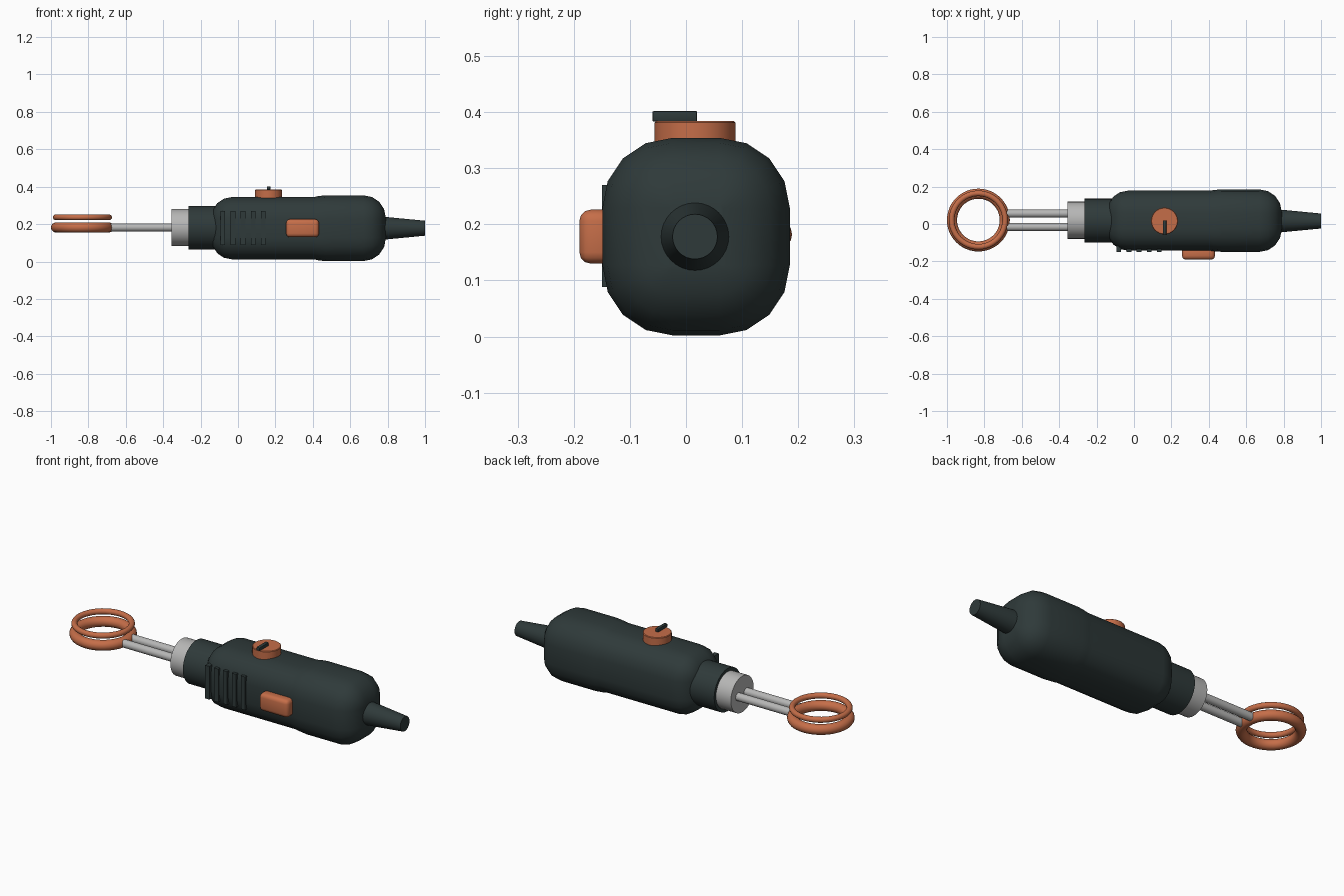
import bpy, bmesh, math
from mathutils import Matrix, Vector

if "Cube" in bpy.data.objects:
    bpy.data.objects.remove(bpy.data.objects["Cube"])

CY, CZ = 0.018, 0.178  # main axis of the tool


def material(name, rgb):
    m = bpy.data.materials.new(name)
    m.diffuse_color = (*rgb, 1)
    m.use_nodes = True
    m.node_tree.nodes["Principled BSDF"].inputs["Base Color"].default_value = m.diffuse_color
    return m


DARK = material("dark slate", (0.028, 0.042, 0.042))
COPPER = material("copper orange", (0.56, 0.155, 0.066))
STEEL = material("light steel", (0.47, 0.47, 0.465))


def finish(bm, name, mat, angle=35):
    bmesh.ops.recalc_face_normals(bm, faces=bm.faces[:])
    me = bpy.data.meshes.new(name)
    bm.to_mesh(me)
    bm.free()
    me.materials.append(mat)
    ob = bpy.data.objects.new(name, me)
    bpy.context.collection.objects.link(ob)
    bpy.ops.object.select_all(action='DESELECT')
    ob.select_set(True)
    bpy.context.view_layer.objects.active = ob
    bpy.ops.object.shade_smooth_by_angle(angle=math.radians(angle))
    return ob


def loft(bm, rings, closed=False):
    """Bridge rings of points; cap the ends unless the rings form a loop."""
    vs = [[bm.verts.new(p) for p in r] for r in rings]
    n = len(vs[0])
    pairs = list(zip(vs, vs[1:])) + ([(vs[-1], vs[0])] if closed else [])
    for a, b in pairs:
        for i in range(n):
            j = (i + 1) % n
            bm.faces.new((a[i], a[j], b[j], b[i]))
    if not closed:
        bm.faces.new(vs[0])
        bm.faces.new(vs[-1])


def turned_x(name, mat, profile, y, z, sides=32):
    """Solid turned about an axis along x, from (x, radius) pairs."""
    bm = bmesh.new()
    loft(bm, [[(x, y + r * math.cos(a), z + r * math.sin(a))
               for a in (2 * math.pi * i / sides for i in range(sides))]
              for x, r in profile])
    return finish(bm, name, mat)


def box(name, mat, lo, hi, bevel=0.0, segments=3):
    lo, hi = Vector(lo), Vector(hi)
    bm = bmesh.new()
    bmesh.ops.create_cube(bm, size=1, matrix=Matrix.Translation((lo + hi) / 2)
                          @ Matrix.Diagonal((*(hi - lo), 1)))
    if bevel:
        bmesh.ops.bevel(bm, geom=bm.edges[:], offset=bevel, segments=segments,
                        profile=0.5, affect='EDGES')
    return finish(bm, name, mat)


def ring(name, mat, centre, major, minor):
    bm = bmesh.new()
    rings = []
    for i in range(48):
        a = 2 * math.pi * i / 48
        rings.append([(centre[0] + (major + minor * math.cos(b)) * math.cos(a),
                       centre[1] + (major + minor * math.cos(b)) * math.sin(a),
                       centre[2] + minor * math.sin(b))
                      for b in (2 * math.pi * k / 16 for k in range(16))])
    loft(bm, rings, closed=True)
    return finish(bm, name, mat)


def section(x, hy, hz, r, inset=0.0):
    """Rounded rectangle across the body, shrunk evenly by the inset."""
    pts = []
    for q, (sy, sz) in enumerate(((1, 1), (-1, 1), (-1, -1), (1, -1))):
        for k in range(5):
            a = math.pi / 2 * (q + k / 4)
            pts.append((x, CY + sy * (hy - r) + (r - inset) * math.cos(a),
                        CZ + sz * (hz - r) + (r - inset) * math.sin(a)))
    return pts


# Motor housing: rounded front, slight step, larger rounded rear
front = (0.16, 0.166, 0.115)
rear = (0.167, 0.176, 0.125)
arc = [math.pi / 2 * k / 4 for k in range(5)]
sections = []
for t in arc:
    r = 0.108
    sections.append(section(-0.142 + r * (1 - math.cos(t)), *front, r * (1 - math.sin(t))))
sections.append(section(0.405, *front))
sections.append(section(0.43, 0.164, 0.172, 0.122))
sections.append(section(0.47, *rear))
for t in reversed(arc):
    r = 0.12
    sections.append(section(0.79 - r * (1 - math.cos(t)), *rear, r * (1 - math.sin(t))))
bm = bmesh.new()
loft(bm, sections)
finish(bm, "motor_housing", DARK)

# Cord sleeve, nose collar and steel ferrule along the axis
turned_x("cord_sleeve", DARK, [(0.76, 0.063), (1.0, 0.04)], 0.016, CZ)
turned_x("nose_collar", DARK, [(-0.265, 0.117), (-0.08, 0.117)], CY, 0.181)
turned_x("steel_ferrule", STEEL, [(-0.355, 0.099), (-0.255, 0.099)], CY + 0.002, 0.182)

# Twin rods carrying the ring tip
for side, y in (("left", 0.056), ("right", -0.016)):
    turned_x("rod_" + side, STEEL, [(-0.70, 0.0215), (-0.34, 0.0215)], y, 0.182, 16)
ring("lower_ring", COPPER, (-0.832, 0.021, 0.182), 0.141, 0.027)
ring("upper_ring", COPPER, (-0.832, 0.021, 0.236), 0.143, 0.015)

# Speed dial with pointer on top
bm = bmesh.new()
bmesh.ops.create_cone(bm, cap_ends=True, segments=32, radius1=0.072, radius2=0.072,
                      depth=0.064, matrix=Matrix.Translation((0.163, 0.016, 0.352)))
top_edges = [e for e in bm.edges if all(v.co.z > 0.38 for v in e.verts)]
bmesh.ops.bevel(bm, geom=top_edges, offset=0.003, segments=1, affect='EDGES')
finish(bm, "speed_dial", COPPER)
box("dial_pointer", DARK, (0.154, -0.06, 0.383), (0.173, 0.02, 0.402), 0.003, 2)

# Power switch on the front face
box("power_switch", COPPER, (0.257, -0.19, 0.13), (0.433, -0.125, 0.226), 0.02, 3)

# Vent slats on the front face
for i in range(5):
    x = -0.081 + 0.054 * i
    box(f"vent_slat_{i + 1}", DARK, (x - 0.0125, -0.15, 0.088), (x + 0.0125, -0.115, 0.27))
